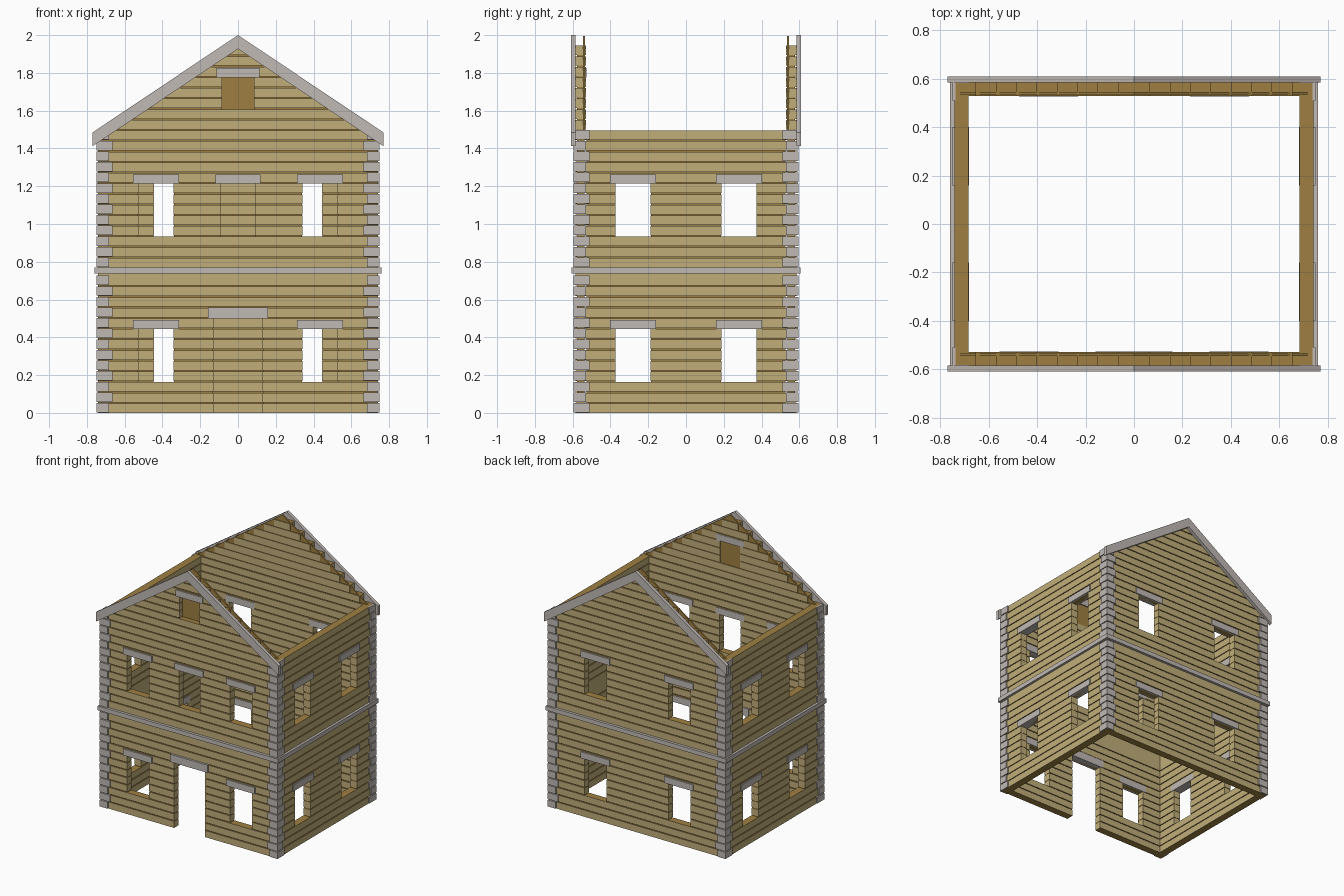
import bpy, bmesh
from mathutils import Vector

cube = bpy.data.objects.get("Cube")
if cube:
    bpy.data.objects.remove(cube, do_unlink=True)


def material(name, rgb):
    m = bpy.data.materials.new(name)
    m.use_nodes = True
    m.diffuse_color = (*rgb, 1)
    m.node_tree.nodes["Principled BSDF"].inputs["Base Color"].default_value = (*rgb, 1)
    return m


TAN = material("tan_timber", (0.53, 0.42, 0.195))
BROWN = material("brown_cut_timber", (0.345, 0.212, 0.053))
GREY = material("grey_stone", (0.53, 0.49, 0.46))

# Wall frames: (along, outward, up) to model space
FRAMES = {
    "front": lambda u, d, z: Vector((u, -d, z)),
    "back": lambda u, d, z: Vector((u, d, z)),
    "right": lambda u, d, z: Vector((d, u, z)),
    "left": lambda u, d, z: Vector((-d, u, z)),
}

ROW = 0.0562      # plank pitch
GAP = 0.006       # groove between planks
UPPER = 0.77      # base of the upper storey
SLOPE = 0.669     # roof pitch
HX, HY = 0.742, 0.585   # outer half sizes of the timber
IX, IY = 0.685, 0.53    # inner half sizes


def prism(bm, frame, outline, d0, d1):
    """Extrude an (along, up) outline from depth d0 to d1."""
    rings = [[bm.verts.new(frame(u, d, z)) for u, z in outline] for d in (d0, d1)]
    bm.faces.new(rings[0])
    bm.faces.new(rings[1])
    n = len(outline)
    for i in range(n):
        j = (i + 1) % n
        bm.faces.new((rings[0][i], rings[0][j], rings[1][j], rings[1][i]))


def box(bm, frame, u0, u1, d0, d1, z0, z1):
    prism(bm, frame, [(u0, z0), (u1, z0), (u1, z1), (u0, z1)], d0, d1)


def finish(bm, name, *mats):
    bmesh.ops.recalc_face_normals(bm, faces=bm.faces[:])
    if len(mats) > 1:       # sawn tops and undersides take the second colour
        for f in bm.faces:
            f.material_index = int(abs(f.normal.z) > 0.9)
    me = bpy.data.meshes.new(name)
    bm.to_mesh(me)
    bm.free()
    for m in mats:
        me.materials.append(m)
    ob = bpy.data.objects.new(name, me)
    bpy.context.collection.objects.link(ob)
    return ob


def spans(half, holes):
    """Split -half..half around the holes (centre, half width)."""
    out, start = [], -half
    for c, w in sorted(holes):
        out.append((start, c - w))
        start = c + w
    return out + [(start, half)]


# Openings per wall: (base, first row, end row, centre, half width)
WINDOW = 0.0925
openings = {
    "front": [(b, 3, 8, s * 0.434, WINDOW) for b in (0, UPPER) for s in (-1, 1)]
    + [(0, 0, 9, 0, 0.13), (UPPER, 3, 8, 0, 0.09), (UPPER, 15, 18, 0, 0.085)],
    "back": [(b, 3, 8, s * 0.353, WINDOW) for b in (0, UPPER) for s in (-1, 1)],
}
openings["right"] = openings["left"] = [
    (b, 3, 8, s * 0.28, WINDOW) for b in (0, UPPER) for s in (-1, 1)]

for side, frame in FRAMES.items():
    gable = side in ("front", "back")
    half, d0, d1 = (HX, IY, HY) if gable else (IY, IX, HX)
    planks, core, lintels = bmesh.new(), bmesh.new(), bmesh.new()

    # Planks with recessed brown grooves, stepped inside the gable
    for base, rows in ((0, 13), (UPPER, 21 if gable else 13)):
        for r in range(rows):
            z0 = base + r * ROW
            z1 = z0 + ROW
            h = min(half, (1.995 - z1) / SLOPE) if gable else half
            holes = [(c, w) for b, r0, r1, c, w in openings[side]
                     if b == base and r0 <= r < r1]
            for u0, u1 in spans(h, holes):
                box(planks, frame, u0, u1, d0, d1, z0, z1 - GAP)
                if r:
                    box(core, frame, u0 + 0.002, u1 - 0.002, d0 + 0.008, d1 - 0.008,
                        z0 - GAP, z0)
    box(planks, frame, -half, half, d0, d1, 13 * ROW - GAP, UPPER)

    # Thin sheet closing the gable
    if gable:
        prism(core, frame, [(-0.72, 1.5), (0.72, 1.5), (0, 1.995)], d0 + 0.005, d0 + 0.015)

    # Lintels over every opening
    for b, r0, r1, c, w in openings[side]:
        z = b + r1 * ROW
        tall = 0.055 if r0 == 0 else 0.046
        box(lintels, frame, c - w - 0.029, c + w + 0.029, d0 - 0.003, d1 + 0.008,
            z - GAP, z + tall - GAP / 2)

    finish(planks, side + "_wall_planks", TAN, BROWN)
    finish(core, side + "_wall_core", BROWN)
    finish(lintels, side + "_lintels", GREY)

    # Corner stones, long and short in turn
    quoins = bmesh.new()
    reach, face = (0.75, 0.595) if gable else (0.595, 0.75)
    for base in (0, UPPER):
        for r in range(13):
            z = base + r * ROW
            length = 0.085 if (r % 2 == 0) != gable else 0.066
            for s in (-1, 1):
                box(quoins, frame, s * reach, s * (reach - length), face - 0.012, face,
                    z + 0.002, z + ROW - 0.004)
    finish(quoins, side + "_corner_stones", GREY)

    # Floor band
    band = bmesh.new()
    reach, face = (0.76, 0.605) if gable else (0.585, 0.76)
    box(band, frame, -reach, reach, face - 0.022, face, 0.737, UPPER)
    finish(band, side + "_floor_band", GREY)

    # Sloping gable trim
    if gable:
        trim = bmesh.new()
        for s in (-1, 1):
            eave = 2 - SLOPE * 0.77
            prism(trim, frame, [(0, 2), (s * 0.77, eave), (s * 0.77, eave - 0.073),
                                (0, 2 - 0.073)], HY, 0.61)
        finish(trim, side + "_gable_trim", GREY)
